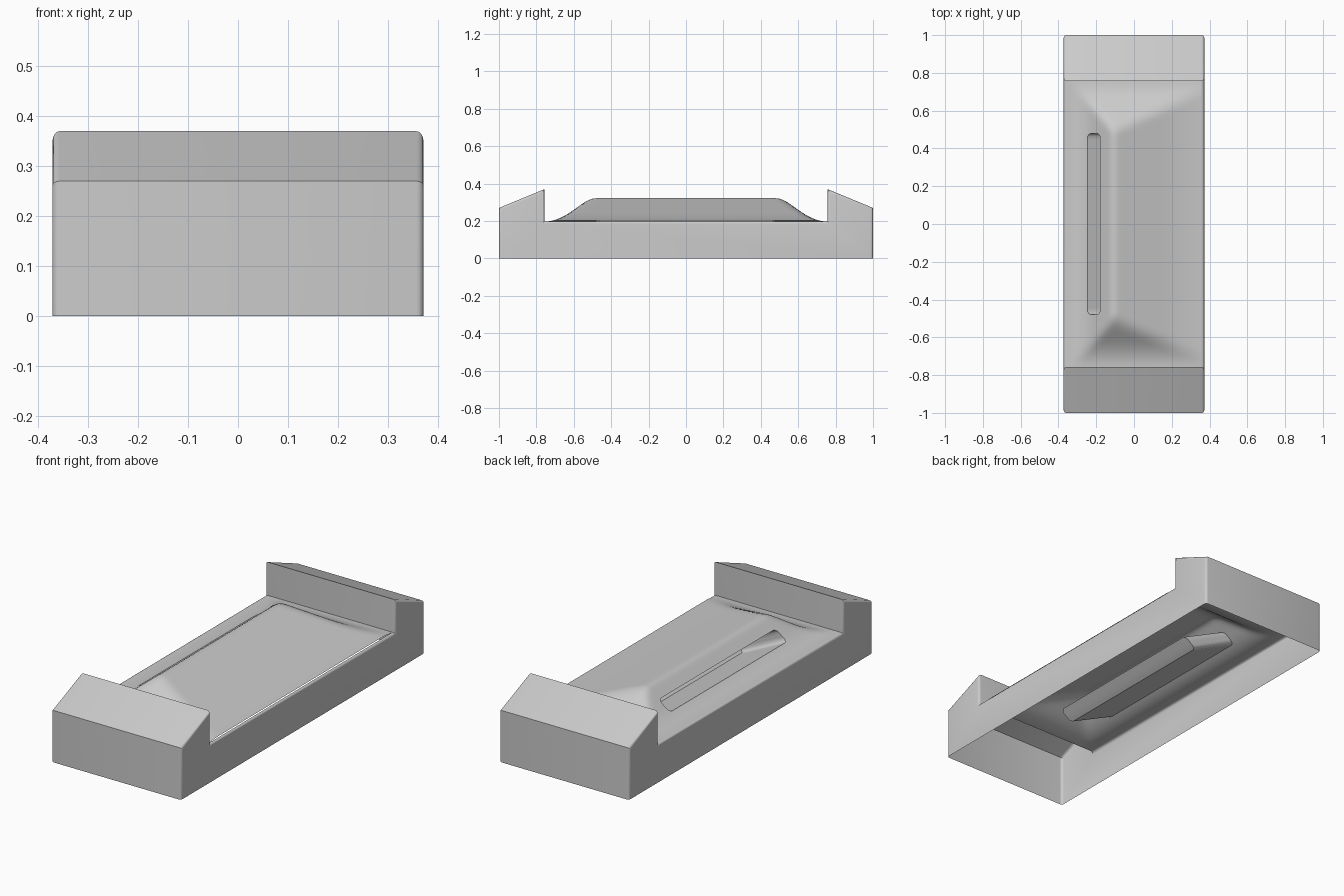
import bpy, bmesh
from mathutils import Vector

if "Cube" in bpy.data.objects:
    bpy.data.objects.remove(bpy.data.objects["Cube"])

HW = 0.372      # half width
DECK = 0.197    # deck height
LIP = 0.757     # inner face of the end blocks
R = 0.014       # edge rounding


def make_object(name, bm):
    me = bpy.data.meshes.new(name)
    bm.to_mesh(me)
    bm.free()
    ob = bpy.data.objects.new(name, me)
    bpy.context.collection.objects.link(ob)
    bpy.ops.object.select_all(action='DESELECT')
    bpy.context.view_layer.objects.active = ob
    ob.select_set(True)
    bpy.ops.object.shade_smooth_by_angle(angle=0.6)
    return ob


def smin(a, b, k):
    h = max(k - abs(a - b), 0) / k
    return min(a, b) - h * h * k / 4


def smax(a, b, k):
    return -smin(-a, -b, k)


# Outer shell: side profile extruded across x, rounded sides, open underneath
half = [(LIP, DECK), (LIP, 0.37), (1, 0.27), (1, 0)]
profile = half + [(-y, z) for y, z in reversed(half)]
bm = bmesh.new()
verts = [bm.verts.new((-HW, y, z)) for y, z in profile]
side = bm.faces.new(verts)
new = bmesh.ops.extrude_face_region(bm, geom=[side], use_keep_orig=True)['geom']
bmesh.ops.translate(bm, vec=(2 * HW, 0, 0),
                    verts=[g for g in new if isinstance(g, bmesh.types.BMVert)])
bmesh.ops.recalc_face_normals(bm, faces=bm.faces)
rim = [e for e in bm.edges
       if abs(e.verts[0].co.x - e.verts[1].co.x) < 1e-4
       and max(v.co.z for v in e.verts) > 0.01]
bmesh.ops.bevel(bm, geom=rim, offset=R, segments=4, profile=0.5,
                affect='EDGES', clamp_overlap=True)
bm.normal_update()
drop = []
for f in bm.faces:
    c = f.calc_center_median()
    is_deck = f.normal.z > 0.99 and abs(c.x) < 0.1 and abs(c.y) < 0.1
    if f.normal.z < -0.9 or is_deck:
        drop.append(f)
bmesh.ops.delete(bm, geom=drop, context='FACES')
make_object("outer_shell", bm)


# Deck sheet with a smooth off-centre hipped mound
def height(x, y):
    left = (x + 0.275) * 0.80
    right = (0.315 - x) * 0.31
    ends = (0.69 - abs(y)) * 0.70
    h = smin(smin(left, right, 0.025), ends, 0.03)
    h = smin(h, 0.130, 0.01)
    return DECK + smax(h, 0, 0.05)


def lines(stops, step):
    out = [stops[0]]
    for a, b in zip(stops, stops[1:]):
        n = max(1, round((b - a) / step))
        out += [a + (b - a) * i / n for i in range(1, n + 1)]
    return out


SX0, SX1, SY = -0.245, -0.18, 0.48      # slot opening in plan
xs = lines([-HW + R, SX0, SX0 + 0.015, SX1 - 0.015, SX1, HW - R], 0.0125)
ys = lines([-LIP, -SY, -SY + 0.015, SY - 0.015, SY, LIP], 0.02)
bm = bmesh.new()
grid = [[bm.verts.new((x, y, height(x, y))) for x in xs] for y in ys]
slot = []
for j in range(len(ys) - 1):
    for i in range(len(xs) - 1):
        f = bm.faces.new((grid[j][i], grid[j][i + 1],
                          grid[j + 1][i + 1], grid[j + 1][i]))
        c = f.calc_center_median()
        if SX0 < c.x < SX1 and abs(c.y) < SY:
            slot.append(f)

# Round the slot corners
for f in slot:
    for v in f.verts:
        dx = 1 if abs(v.co.x - SX0) < 1e-5 else -1 if abs(v.co.x - SX1) < 1e-5 else 0
        if dx and abs(abs(v.co.y) - SY) < 1e-5:
            v.co.x += dx * 0.006
            v.co.y -= 0.006 if v.co.y > 0 else -0.006
            v.co.z = height(v.co.x, v.co.y)

# Slanted pocket pushed inward from the slot
new = bmesh.ops.extrude_face_region(bm, geom=slot)['geom']
bmesh.ops.translate(bm, vec=Vector((0.25, 0, -0.12)),
                    verts=[g for g in new if isinstance(g, bmesh.types.BMVert)])
left_over = [f for f in slot if f.is_valid]
if left_over:
    bmesh.ops.delete(bm, geom=left_over, context='FACES_ONLY')
bmesh.ops.recalc_face_normals(bm, faces=bm.faces)
bm.normal_update()
flat = max(bm.faces, key=lambda f: f.calc_center_median().x + f.calc_center_median().y)
if flat.normal.z < 0:
    bmesh.ops.reverse_faces(bm, faces=bm.faces)
make_object("mounded_deck", bm)
